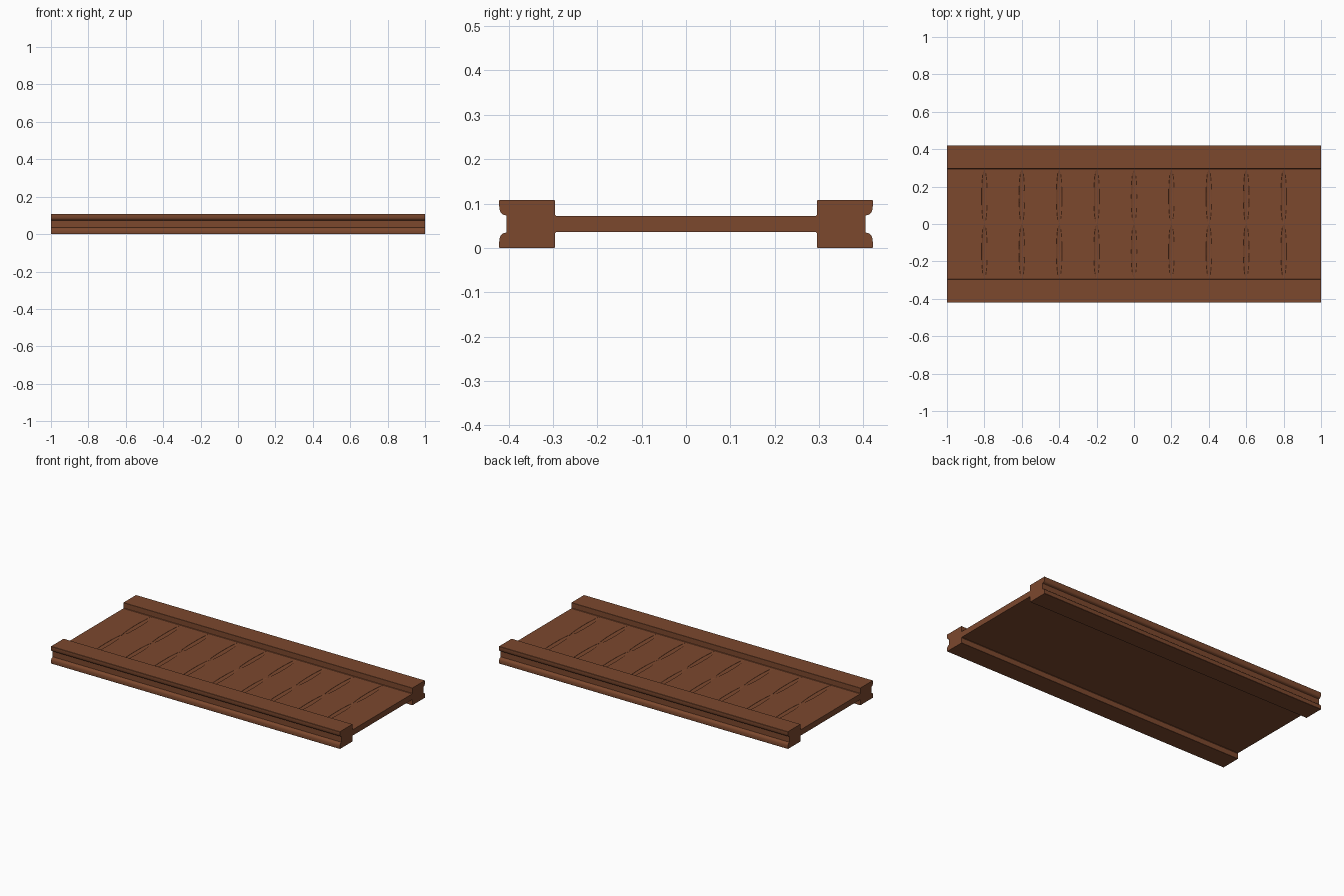
import bpy, bmesh
from mathutils import Matrix

if "Cube" in bpy.data.objects:
    bpy.data.objects.remove(bpy.data.objects["Cube"])

wood = bpy.data.materials.new("brown_wood")
wood.diffuse_color = (0.20, 0.065, 0.027, 1)
wood.use_nodes = True
wood.node_tree.nodes["Principled BSDF"].inputs["Base Color"].default_value = wood.diffuse_color


def make_object(name, bm, material=wood):
    bmesh.ops.recalc_face_normals(bm, faces=bm.faces)
    mesh = bpy.data.meshes.new(name)
    bm.to_mesh(mesh)
    bm.free()
    obj = bpy.data.objects.new(name, mesh)
    bpy.context.collection.objects.link(obj)
    mesh.materials.append(material)
    return obj


def extrude_along_x(name, profile, x0=-1.0, x1=1.0):
    bm = bmesh.new()
    face = bm.faces.new([bm.verts.new((x0, y, z)) for y, z in profile])
    ext = bmesh.ops.extrude_face_region(bm, geom=[face])
    verts = [g for g in ext["geom"] if isinstance(g, bmesh.types.BMVert)]
    bmesh.ops.translate(bm, verts=verts, vec=(x1 - x0, 0, 0))
    return make_object(name, bm)


def smooth(obj):
    bpy.ops.object.select_all(action='DESELECT')
    obj.select_set(True)
    bpy.context.view_layer.objects.active = obj
    bpy.ops.object.shade_smooth_by_angle(angle=0.6)


# Side rails: block section with a rounded outer groove
MID = 0.054
upper = [(0.404, 0.072), (0.407, 0.074), (0.412, 0.075), (0.416, 0.078),
         (0.419, 0.083), (0.4205, 0.089), (0.421, 0.096), (0.421, 0.1065),
         (0.4195, 0.108), (0.2965, 0.108), (0.2955, 0.107)]
lower = [(y, 2 * MID - z) for y, z in reversed(upper)]
# small fillets where the rail meets the deck
inner_top = [(0.2955, 0.075), (0.293, 0.0725), (0.290, 0.072)]
inner_low = [(y, 2 * MID - z) for y, z in reversed(inner_top)]
for name, side in (("front_rail", -1), ("back_rail", 1)):
    section = upper + inner_top + inner_low + lower
    rail = extrude_along_x(name, [(side * y, z) for y, z in section])
    smooth(rail)

# Deck panel between the rails
deck = extrude_along_x("deck", [(-0.29, 0.036), (0.29, 0.036),
                                (0.29, 0.072), (-0.29, 0.072)])

# Shallow lens-shaped grooves, two per seam, cut into the deck top
bm = bmesh.new()
for i in range(-4, 5):
    for y in (-0.1462, 0.1462):
        m = (Matrix.Translation((i * 0.2, y, 0.0721))
             @ Matrix.Diagonal((0.015, 0.1455, 0.006, 1)))
        bmesh.ops.create_uvsphere(bm, u_segments=24, v_segments=11,
                                  radius=1, matrix=m)
cutter = make_object("groove_cutter", bm)
cutter.hide_render = True
mod = deck.modifiers.new("grooves", 'BOOLEAN')
mod.operation = 'DIFFERENCE'
mod.solver = 'EXACT'
mod.object = cutter
bpy.context.view_layer.objects.active = deck
bpy.ops.object.modifier_apply(modifier=mod.name)
bpy.data.objects.remove(cutter)
